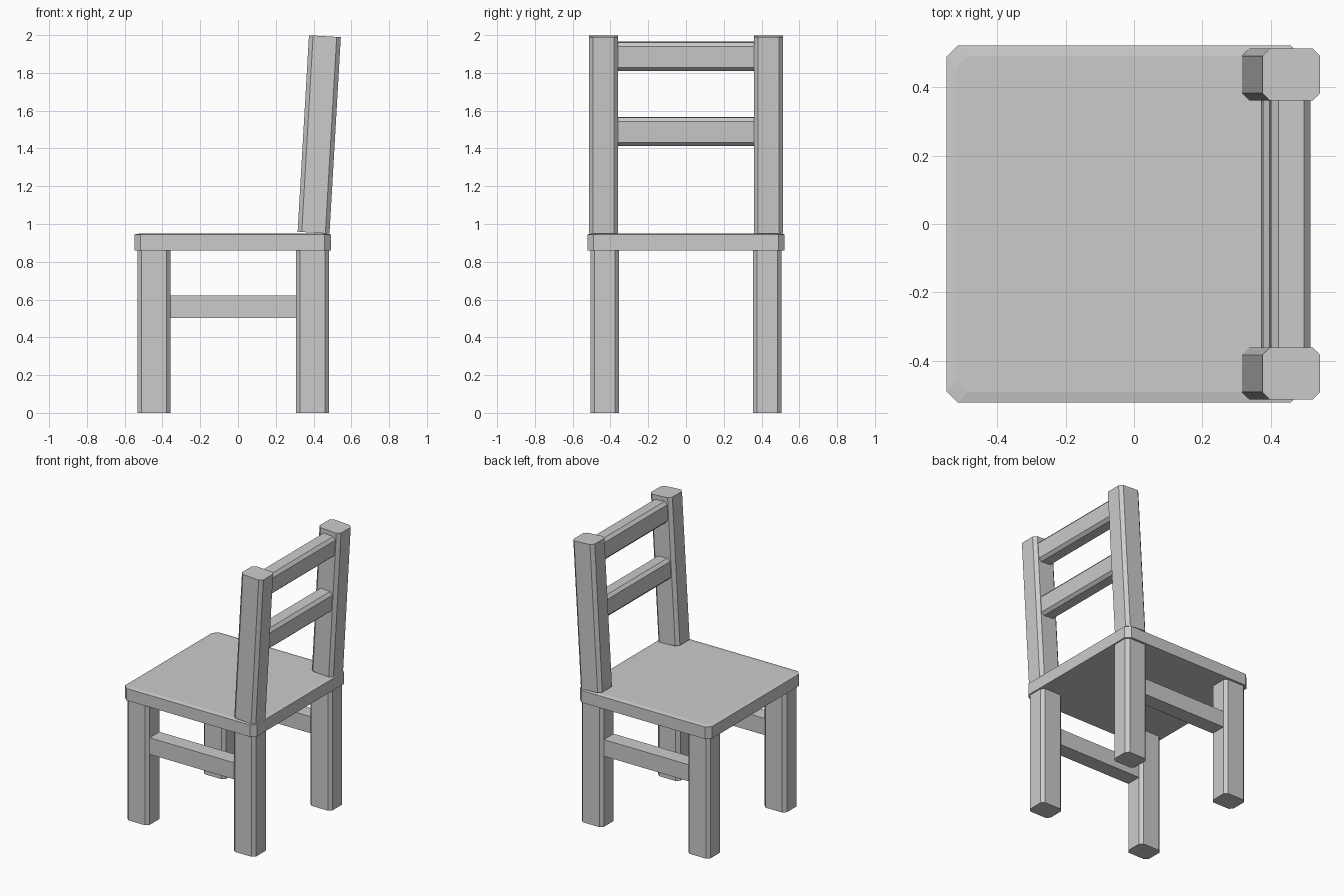
import bpy, bmesh, math
from mathutils import Matrix

if "Cube" in bpy.data.objects:
    bpy.data.objects.remove(bpy.data.objects["Cube"])

TILT = math.radians(3.3)


def prism(name, center, w, d, h, chamfer=0.0, turn=None, crown=None):
    """Upright w x d x h prism with chamfered corners; crown = (inset, drop) slopes the top rim."""
    def ring(z, inset=0.0):
        a, b, c = w / 2 - inset, d / 2 - inset, chamfer
        if c == 0:
            pts = [(a, -b), (a, b), (-a, b), (-a, -b)]
        else:
            pts = [(a, -b + c), (a, b - c), (a - c, b), (-a + c, b),
                   (-a, b - c), (-a, -b + c), (-a + c, -b), (a - c, -b)]
        return [bm.verts.new((x, y, z)) for x, y in pts]

    bm = bmesh.new()
    rings = [ring(-h / 2), ring(h / 2 - (crown[1] if crown else 0))]
    if crown:
        rings.append(ring(h / 2, crown[0]))
    for lo, hi in zip(rings, rings[1:]):
        for i in range(len(lo)):
            j = (i + 1) % len(lo)
            bm.faces.new((lo[i], lo[j], hi[j], hi[i]))
    bm.faces.new(rings[0][::-1])
    bm.faces.new(rings[-1])
    mat = Matrix.Translation(center) @ (turn or Matrix.Identity(4))
    bmesh.ops.transform(bm, matrix=mat, verts=bm.verts)
    bmesh.ops.recalc_face_normals(bm, faces=bm.faces)
    mesh = bpy.data.meshes.new(name)
    bm.to_mesh(mesh)
    bm.free()
    obj = bpy.data.objects.new(name, mesh)
    bpy.context.collection.objects.link(obj)
    return obj


lean = Matrix.Rotation(TILT, 4, 'Y')

# Seat board with clipped corners and a slightly sloped rim
prism("seat", (-0.028, 0, 0.905), 1.04, 1.044, 0.09, 0.033, crown=(0.03, 0.005))

for side, s in (("right", -1), ("left", 1)):
    # Legs
    prism(f"front_leg_{side}", (-0.445, s * 0.43, 0.432), 0.175, 0.152, 0.864, 0.022)
    prism(f"rear_leg_{side}", (0.395, s * 0.43, 0.432), 0.175, 0.152, 0.864, 0.022)
    # Side stretcher
    prism(f"stretcher_{side}", (-0.025, s * 0.43, 0.562), 0.68, 0.11, 0.118)
    # Leaning back post
    prism(f"back_post_{side}", (0.43, s * 0.437, 1.474), 0.169, 0.153, 1.042, 0.022, lean)

# Back rails, lying along y and leaning with the posts
along_y = lean @ Matrix.Rotation(math.radians(90), 4, 'X')
for name, x, z in (("lower_back_rail", 0.432, 1.49), ("upper_back_rail", 0.455, 1.888)):
    prism(name, (x, 0, z), 0.115, 0.15, 0.73, 0.02, along_y)
